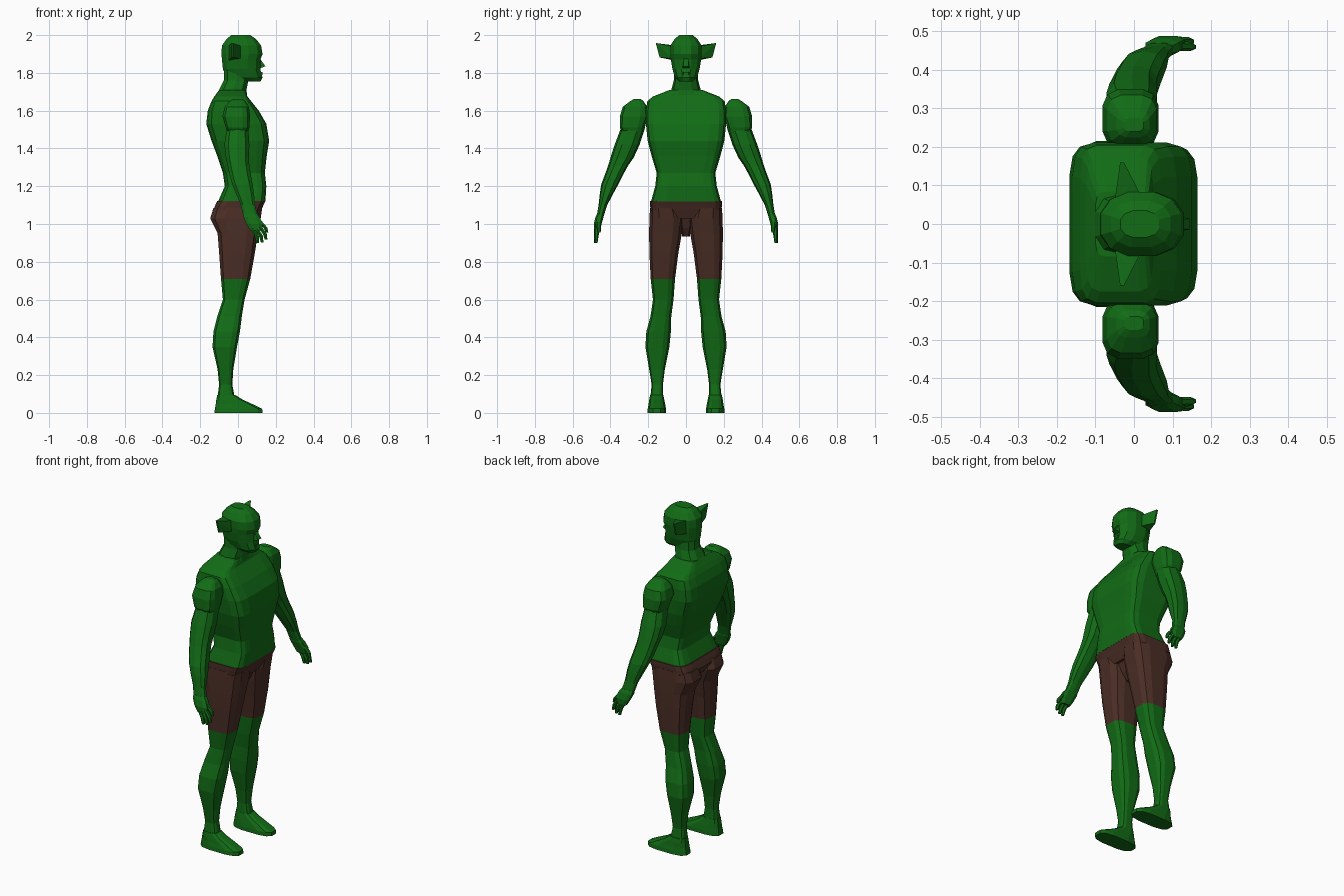
import bpy, bmesh, math


def material(name, rgb):
    m = bpy.data.materials.new(name)
    m.diffuse_color = (*rgb, 1)
    return m


GREEN = material("green skin", (0.006, 0.15, 0.008))
BROWN = material("brown cloth", (0.07, 0.027, 0.019))


def loft(name, sections, n=12, p=2.6, side=1, mats=(GREEN,), rule=None):
    """Stack horizontal superellipse rings given as (z, x0, x1, y0, y1)."""
    bm = bmesh.new()
    rings = []
    for z, x0, x1, y0, y1 in sections:
        ring = []
        for i in range(n):
            a = 2 * math.pi * (i + 0.5) / n
            c, s = math.cos(a), math.sin(a)
            u = math.copysign(abs(c) ** (2 / p), c)
            v = math.copysign(abs(s) ** (2 / p), s)
            # stretch so that the ring really reaches its bounds
            k = math.cos(math.pi / n) ** (2 / p)
            ring.append(bm.verts.new(((x0 + x1) / 2 + u / k * (x1 - x0) / 2,
                                      side * ((y0 + y1) / 2 + v / k * (y1 - y0) / 2), z)))
        rings.append(ring)
    for a, b in zip(rings, rings[1:]):
        for i in range(n):
            j = (i + 1) % n
            bm.faces.new((a[i], a[j], b[j], b[i]))
    bm.faces.new(rings[0])
    bm.faces.new(rings[-1])
    return finish(name, bm, mats, rule)


def finish(name, bm, mats=(GREEN,), rule=None):
    bmesh.ops.recalc_face_normals(bm, faces=bm.faces)
    if rule:
        for f in bm.faces:
            f.material_index = rule(f.calc_center_median())
    me = bpy.data.meshes.new(name)
    bm.to_mesh(me)
    bm.free()
    for m in mats:
        me.materials.append(m)
    ob = bpy.data.objects.new(name, me)
    bpy.context.collection.objects.link(ob)
    return ob


def hull(name, points, side=1):
    bm = bmesh.new()
    for x, y, z in points:
        bm.verts.new((x, side * y, z))
    bmesh.ops.convex_hull(bm, input=bm.verts[:])
    return finish(name, bm)


def sym(z, x0, x1, w):
    return (z, x0, x1, -w, w)


# torso
loft("torso", [sym(*s) for s in (
    (1.12, -0.105, 0.145, 0.185), (1.20, -0.07, 0.15, 0.163), (1.27, -0.08, 0.142, 0.155),
    (1.36, -0.11, 0.152, 0.182), (1.44, -0.14, 0.165, 0.203), (1.53, -0.168, 0.15, 0.212),
    (1.60, -0.16, 0.11, 0.212), (1.65, -0.14, 0.07, 0.205), (1.675, -0.125, 0.05, 0.175),
    (1.71, -0.10, 0.04, 0.085))], n=16, p=6)

# neck and head
loft("neck", [sym(*s) for s in (
    (1.66, -0.12, 0.05, 0.10), (1.71, -0.10, 0.045, 0.075), (1.76, -0.075, 0.055, 0.062),
    (1.82, -0.075, 0.06, 0.06))], n=10)
loft("head", [sym(*s) for s in (
    (1.755, 0.02, 0.12, 0.035), (1.775, -0.06, 0.13, 0.058), (1.82, -0.08, 0.118, 0.072),
    (1.87, -0.085, 0.118, 0.08), (1.90, -0.088, 0.13, 0.083), (1.945, -0.085, 0.122, 0.083),
    (1.98, -0.06, 0.095, 0.06), (2.0, -0.035, 0.065, 0.035))], n=12, p=2.4)
hull("nose", [(0.11, -0.012, 1.885), (0.11, 0.012, 1.885), (0.145, -0.014, 1.835),
              (0.145, 0.014, 1.835), (0.105, -0.022, 1.82), (0.105, 0.022, 1.82)])
hull("lips", [(x, y, z) for x, y in ((0.10, 0.03), (0.10, -0.03), (0.13, 0.014), (0.13, -0.014))
              for z in (1.79, 1.806)])

# pelvis and crotch panel of the shorts
loft("shorts_waist", [sym(*s) for s in (
    (1.03, -0.11, 0.105, 0.15), (1.075, -0.13, 0.125, 0.188), (1.10, -0.12, 0.135, 0.19),
    (1.122, -0.11, 0.145, 0.19))], n=16, p=6, mats=(BROWN,))
loft("shorts_crotch", [sym(*s) for s in (
    (0.935, -0.03, 0.04, 0.02), (0.98, -0.07, 0.07, 0.03), (1.08, -0.10, 0.11, 0.042))],
    n=8, p=4, mats=(BROWN,))

for label, s in (("left", 1), ("right", -1)):
    # legs: the upper part is cloth
    loft(label + "_leg", (
        (0.07, -0.11, -0.015, 0.12, 0.19), (0.15, -0.10, -0.03, 0.122, 0.182),
        (0.23, -0.108, -0.025, 0.112, 0.195), (0.35, -0.135, -0.005, 0.088, 0.215),
        (0.43, -0.13, 0.01, 0.08, 0.21), (0.51, -0.11, 0.02, 0.078, 0.188),
        (0.60, -0.08, 0.035, 0.066, 0.175), (0.71, -0.09, 0.065, 0.058, 0.187),
        (0.85, -0.10, 0.09, 0.04, 0.194), (0.95, -0.108, 0.105, 0.022, 0.195),
        (1.03, -0.147, 0.12, 0.012, 0.194), (1.085, -0.13, 0.128, 0.03, 0.19)),
        n=12, p=3.2, side=s, mats=(GREEN, BROWN), rule=lambda c: int(c.z > 0.71))
    # feet
    loft(label + "_foot", (
        (0.0, -0.125, 0.13, 0.105, 0.205), (0.022, -0.122, 0.128, 0.106, 0.203),
        (0.045, -0.118, 0.08, 0.11, 0.198), (0.07, -0.115, 0.025, 0.115, 0.195),
        (0.095, -0.11, -0.015, 0.12, 0.19)), n=12, p=3, side=s)
    # shoulder cap
    loft(label + "_shoulder", (
        (1.48, -0.055, 0.05, 0.225, 0.335), (1.51, -0.065, 0.06, 0.22, 0.35),
        (1.57, -0.082, 0.064, 0.198, 0.35), (1.62, -0.07, 0.058, 0.205, 0.335),
        (1.65, -0.045, 0.04, 0.225, 0.295), (1.662, -0.025, 0.025, 0.24, 0.275)),
        n=12, p=3.2, side=s)
    # arm
    loft(label + "_arm", (
        (1.04, 0.03, 0.105, 0.437, 0.472), (1.10, 0.015, 0.09, 0.418, 0.462),
        (1.16, -0.01, 0.085, 0.387, 0.455), (1.21, -0.03, 0.077, 0.36, 0.447),
        (1.26, -0.045, 0.068, 0.335, 0.428), (1.31, -0.055, 0.06, 0.308, 0.41),
        (1.35, -0.064, 0.058, 0.28, 0.398), (1.42, -0.072, 0.06, 0.248, 0.375),
        (1.50, -0.06, 0.055, 0.222, 0.345), (1.56, -0.05, 0.045, 0.21, 0.32)),
        n=10, p=2.6, side=s)
    # cuff of the wrist and palm
    loft(label + "_palm", (
        (0.965, 0.065, 0.125, 0.455, 0.486), (1.0, 0.045, 0.132, 0.447, 0.488),
        (1.035, 0.03, 0.115, 0.437, 0.48), (1.055, 0.03, 0.10, 0.437, 0.47)),
        n=8, p=3, side=s)
    # fingers and thumb: base (x, y, z) to tip
    for i, (a, b) in enumerate((
            ((0.075, 0.474, 0.98), (0.105, 0.478, 0.90)),
            ((0.095, 0.474, 0.98), (0.128, 0.476, 0.903)),
            ((0.115, 0.472, 0.985), (0.149, 0.474, 0.918)),
            ((0.115, 0.462, 1.015), (0.154, 0.46, 0.955)))):
        secs = []
        for t, r in ((0, 0.011), (0.55, 0.0105), (1, 0.007)):
            x, y, z = (a[k] + (b[k] - a[k]) * t for k in range(3))
            x += 0.008 * math.sin(math.pi * t)
            secs.append((z, x - r, x + r, y - r, y + r))
        loft(f"{label}_finger_{i + 1}", secs, n=6, p=2, side=s)
    # pointed ear with a flat outer edge
    hull(label + "_ear", [
        (-0.05, 0.06, 1.865), (-0.05, 0.06, 1.945), (0.02, 0.07, 1.875), (0.02, 0.07, 1.94),
        (-0.034, 0.14, 1.882), (-0.026, 0.14, 1.882), (-0.036, 0.16, 1.958),
        (-0.026, 0.16, 1.958)], side=s)
